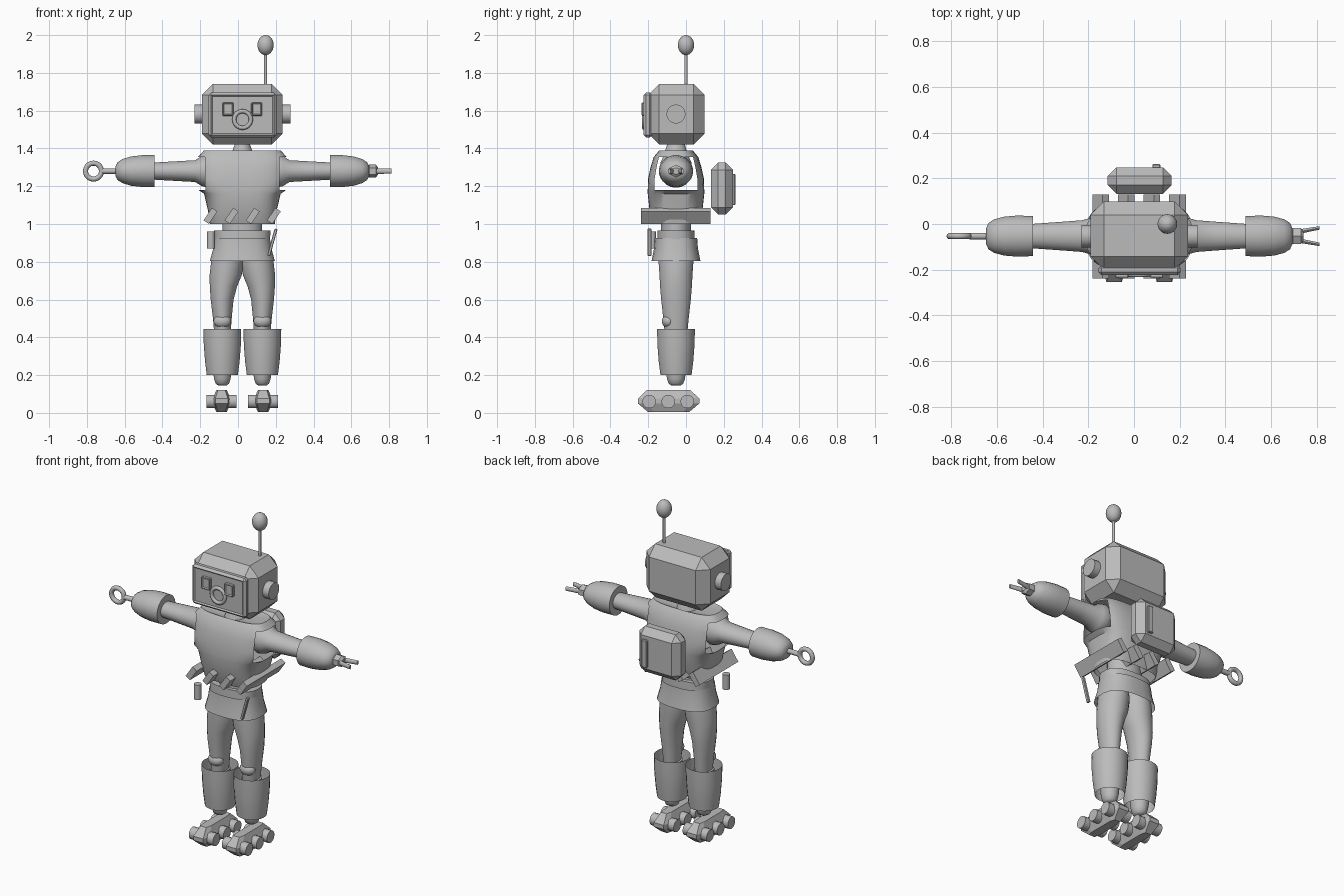
import bpy, bmesh, math
from mathutils import Matrix, Vector

cube = bpy.data.objects.get("Cube")
if cube:
    bpy.data.objects.remove(cube, do_unlink=True)

CX, CY = 0.023, -0.053   # body axis
ARM_Z = 1.28

grey = bpy.data.materials.new("plain_grey")
grey.diffuse_color = (0.5, 0.5, 0.5, 1)
grey.use_nodes = True
grey.node_tree.nodes["Principled BSDF"].inputs["Base Color"].default_value = (0.5, 0.5, 0.5, 1)


def finish(ob, name, angle=40):
    ob.name = name
    ob.data.materials.clear()
    ob.data.materials.append(grey)
    bpy.ops.object.select_all(action='DESELECT')
    ob.select_set(True)
    bpy.context.view_layer.objects.active = ob
    bpy.ops.object.shade_smooth_by_angle(angle=math.radians(angle))
    return ob


def from_bmesh(bm, name, angle=40):
    bmesh.ops.recalc_face_normals(bm, faces=bm.faces)
    me = bpy.data.meshes.new(name)
    bm.to_mesh(me)
    bm.free()
    ob = bpy.data.objects.new(name, me)
    bpy.context.collection.objects.link(ob)
    return finish(ob, name, angle)


def loft(name, rings, axis='z', n=24, power=2, caps=True, angle=40, drop=None):
    """Skin oval rings (t, centre a, centre b, radius a, radius b) along an axis."""
    bm = bmesh.new()
    loops = []
    for t, a, b, ra, rb in rings:
        loop = []
        for i in range(n):
            w = (i + 0.5) * math.tau / n
            c, s = math.cos(w), math.sin(w)
            u = a + ra * math.copysign(abs(c) ** (2 / power), c)
            v = b + rb * math.copysign(abs(s) ** (2 / power), s)
            loop.append(bm.verts.new((u, v, t) if axis == 'z' else (t, u, v)))
        loops.append(loop)
    for p, q in zip(loops, loops[1:]):
        for i in range(n):
            j = (i + 1) % n
            bm.faces.new((p[i], p[j], q[j], q[i]))
    if caps:
        bm.faces.new(loops[0])
        bm.faces.new(loops[-1])
    if drop:
        doomed = [f for f in bm.faces if drop(f.calc_center_median())]
        bmesh.ops.delete(bm, geom=doomed, context='FACES')
    return from_bmesh(bm, name, angle)


def box(name, lo, hi, chamfer=0, tilt=0, panel=0):
    """Box between two corners, with chamfer, tilt about y and a sunk front panel."""
    lo, hi = Vector(lo), Vector(hi)
    bm = bmesh.new()
    bmesh.ops.create_cube(bm, size=1)
    bmesh.ops.scale(bm, vec=hi - lo, verts=bm.verts)
    if chamfer:
        bmesh.ops.bevel(bm, geom=bm.edges[:], offset=chamfer, segments=1, affect='EDGES')
    if panel:
        bm.normal_update()
        front = min(bm.faces, key=lambda f: f.calc_center_median().y)
        bmesh.ops.inset_region(bm, faces=[front], thickness=panel, depth=0)
        bmesh.ops.translate(bm, vec=(0, 0.007, 0), verts=front.verts)
    bm.transform(Matrix.Translation((lo + hi) / 2) @ Matrix.Rotation(tilt, 4, 'Y'))
    return from_bmesh(bm, name, 15)


def ring(name, loc, major, minor):
    bpy.ops.mesh.primitive_torus_add(location=loc, rotation=(math.pi / 2, 0, 0), major_radius=major,
                                     minor_radius=minor, major_segments=28, minor_segments=10)
    return finish(bpy.context.object, name)


def ball(name, loc, radii):
    bm = bmesh.new()
    bmesh.ops.create_uvsphere(bm, u_segments=24, v_segments=14, radius=1)
    bm.transform(Matrix.Translation(loc) @ Matrix.Diagonal((*radii, 1)))
    return from_bmesh(bm, name)


# Head, face and antenna
box("head", (-0.19, -0.2, 1.42), (0.236, 0.098, 1.742), 0.058)
box("face_screen", (-0.155, -0.224, 1.458), (0.203, -0.18, 1.696), 0.013, panel=0.01)
for side, x in (("right", -0.053), ("left", 0.099)):
    box(side + "_eye", (x - 0.029, -0.235, 1.573), (x + 0.029, -0.21, 1.643), 0.004, panel=0.006)
ring("mouth_ring", (0.024, -0.222, 1.553), 0.044, 0.011)
loft("ears", [(-0.23, CY, 1.582, 0.05, 0.05), (0.277, CY, 1.582, 0.05, 0.05)], 'x')
loft("antenna_rod", [(1.72, 0.146, 0, 0.008, 0.008), (1.92, 0.146, 0, 0.008, 0.008)], n=12)
ball("antenna_ball", (0.146, 0, 1.947), (0.043, 0.043, 0.053))
loft("neck", [(1.32, CX, CY, 0.085, 0.085), (1.37, CX, CY, 0.06, 0.062), (1.43, CX, CY, 0.037, 0.045)])

# Sleeveless torso shell with open armholes
torso = [(1.0, 0.172, 0.115), (1.07, 0.182, 0.14), (1.16, 0.203, 0.15), (1.18, 0.232, 0.15),
         (1.24, 0.235, 0.148), (1.3, 0.235, 0.135), (1.355, 0.235, 0.118), (1.388, 0.205, 0.09),
         (1.368, 0.055, 0.055)]
loft("torso", [(z, CX, CY, rx, ry) for z, rx, ry in torso], n=40, power=3.2, caps=False,
     drop=lambda c: abs(c.x - CX) > 0.19 and 1.17 < c.z < 1.36 and abs(c.y - CY) < 0.115)

# Slanted planks through the belly
for i in range(4):
    x = -0.146 + i * 0.112
    box(f"belly_plank_{i + 1}", (x - 0.017, -0.238, 1.003), (x + 0.017, 0.13, 1.083), tilt=0.6)

# Backpack
box("backpack", (-0.115, 0.132, 1.05), (0.165, 0.248, 1.325), 0.038)
box("backpack_latch", (0.08, 0.24, 1.1), (0.115, 0.262, 1.265), 0.004)

# Waist, hips and belt items
loft("waist", [(0.9, CX, CY, 0.105, 0.08), (1.06, CX, CY, 0.105, 0.08)])
loft("hip_band", [(0.905, CX, CY, 0.147, 0.1), (0.965, CX, CY, 0.15, 0.098)], power=2.6)
loft("skirt", [(0.805, CX, CY, 0.173, 0.13), (0.87, CX, CY, 0.155, 0.117),
               (0.925, CX, CY, 0.147, 0.113)], power=2.6, caps=False)
loft("belt_can", [(0.87, -0.143, -0.18, 0.021, 0.021), (0.96, -0.143, -0.18, 0.021, 0.021)], n=16)
box("belt_stick", (0.174, -0.203, 0.83), (0.19, -0.183, 0.977), 0.003, tilt=0.27)

for side, s in (("left", 1), ("right", -1)):
    # Arm and open gauntlet, radii in y then z
    arm = [(0.13, 0.02, 0.02), (0.145, 0.07, 0.07), (0.18, 0.088, 0.088), (0.215, 0.08, 0.08),
           (0.25, 0.07, 0.058), (0.34, 0.063, 0.053), (0.48, 0.053, 0.045)]
    loft(side + "_arm", [(CX + s * t, CY, ARM_Z, a, b) for t, a, b in arm], 'x', angle=50)
    cuff = [(0.465, 0.088, 0.085), (0.53, 0.091, 0.085), (0.59, 0.086, 0.078), (0.635, 0.074, 0.064),
            (0.66, 0.058, 0.048), (0.67, 0.035, 0.03), (0.672, 0.01, 0.01)]
    loft(side + "_forearm", [(CX + s * t, CY, ARM_Z, a, b) for t, a, b in cuff], 'x', angle=50)

    # Thigh and knee
    thigh = [(0.4, 0.105, 0.042, 0.058), (0.5, 0.106, 0.05, 0.068), (0.6, 0.107, 0.061, 0.079),
             (0.67, 0.1, 0.073, 0.085), (0.73, 0.088, 0.086, 0.088), (0.8, 0.08, 0.086, 0.093),
             (0.9, 0.075, 0.075, 0.09)]
    loft(side + "_thigh", [(z, CX + s * x, CY, rx, ry) for z, x, rx, ry in thigh], angle=50)
    lx = CX + s * 0.106
    ball(side + "_knee", (lx, -0.093, 0.485), (0.047, 0.035, 0.036))

    # Boot tube and ankle
    boot = [(0.2, 0.083), (0.27, 0.092), (0.36, 0.099), (0.445, 0.101)]
    loft(side + "_boot", [(z, lx, CY, r, r) for z, r in boot], caps=False)
    ankle = [(0.145, 0.022), (0.155, 0.036), (0.18, 0.044), (0.22, 0.05), (0.3, 0.055), (0.42, 0.055)]
    loft(side + "_ankle", [(z, lx, CY, r, r * 1.08) for z, r in ankle])

    # Wheeled foot
    fx = CX + s * 0.11
    foot = [(0.004, 0.028, 0.112), (0.05, 0.049, 0.168), (0.075, 0.049, 0.168), (0.122, 0.028, 0.118)]
    loft(side + "_foot", [(z, fx, -0.092, rx, ry) for z, rx, ry in foot], n=8, power=5, angle=10)
    for i in range(3):
        y = -0.195 + i * 0.101
        loft(f"{side}_wheel_axle_{i + 1}", [(fx + d, y, 0.06, 0.036, 0.036) for d in (-0.08, 0.08)],
             'x', n=16)

# Left hand: hexagonal wrist with two prongs
loft("left_wrist", [(0.68, CY, ARM_Z, 0.02, 0.018), (0.695, CY, ARM_Z, 0.04, 0.034),
                    (0.73, CY, ARM_Z, 0.04, 0.034), (0.742, CY, ARM_Z, 0.026, 0.018)],
     'x', n=6, angle=10)
for i, s in enumerate((1, -1)):
    loft(f"left_prong_{i + 1}", [(0.73, CY + s * 0.021, ARM_Z, 0.01, 0.015),
                                 (0.812, CY + s * 0.036, ARM_Z, 0.008, 0.013)], 'x', n=10)

# Right hand: rod with a ring
loft("right_rod", [(-0.72, CY, ARM_Z, 0.015, 0.015), (-0.62, CY, ARM_Z, 0.015, 0.015)], 'x', n=12)
ring("right_hand_ring", (-0.765, CY, ARM_Z), 0.042, 0.0135)
